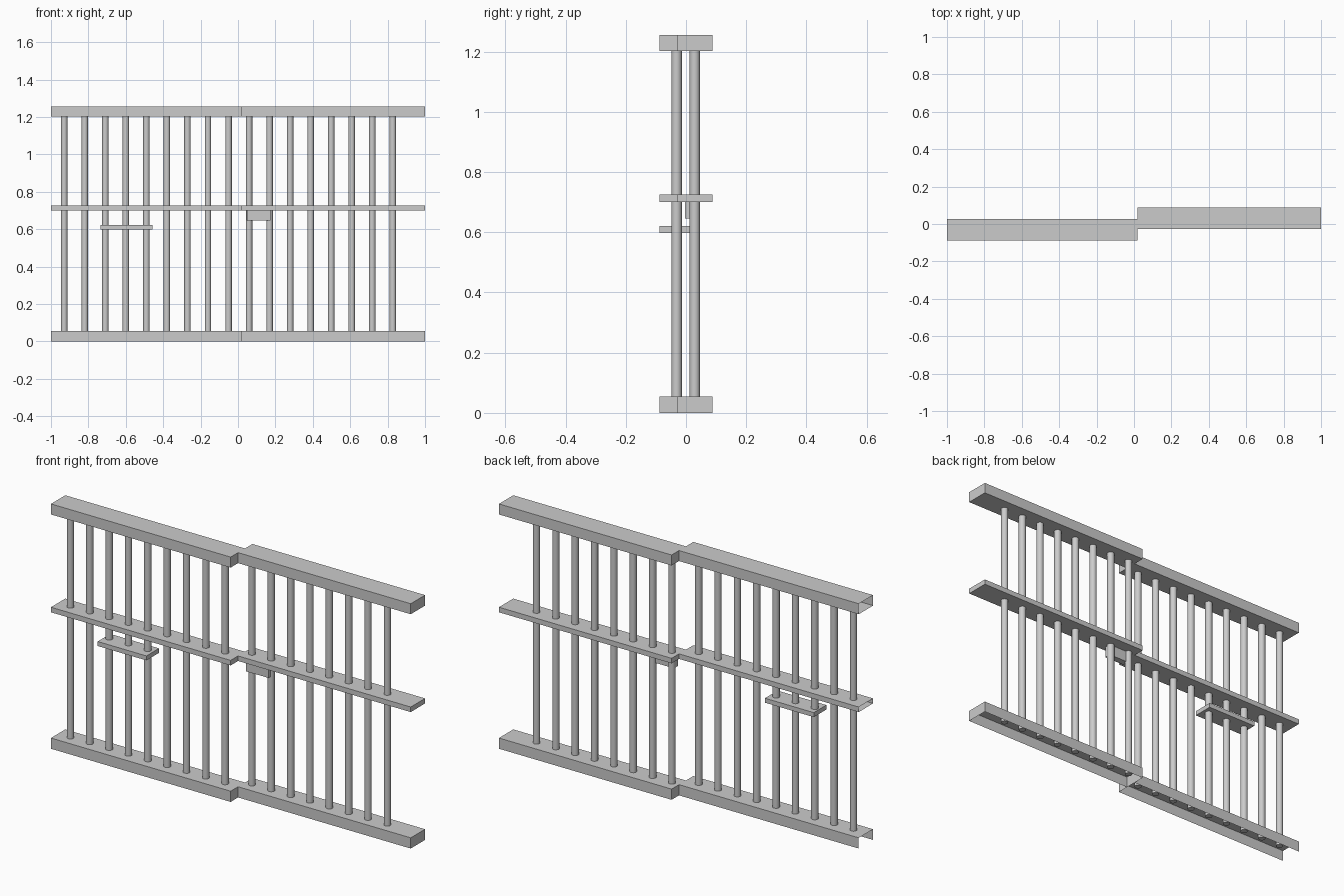
import bpy, bmesh
from mathutils import Vector

if "Cube" in bpy.data.objects:
    bpy.data.objects.remove(bpy.data.objects["Cube"])


def box(name, lo, hi, open_dirs=()):
    """Box between two corners; faces whose normal matches open_dirs are removed."""
    bm = bmesh.new()
    bmesh.ops.create_cube(bm, size=1)
    for v in bm.verts:
        v.co = Vector([lo[i] + (v.co[i] + 0.5) * (hi[i] - lo[i]) for i in range(3)])
    bm.normal_update()
    gone = [f for f in bm.faces if any(f.normal.dot(Vector(d)) > 0.9 for d in open_dirs)]
    bmesh.ops.delete(bm, geom=gone, context='FACES')
    me = bpy.data.meshes.new(name)
    bm.to_mesh(me)
    bm.free()
    ob = bpy.data.objects.new(name, me)
    bpy.context.collection.objects.link(ob)
    return ob


def rod(name, loc, radius, depth, sides, rot=(0, 0, 0)):
    bpy.ops.mesh.primitive_cylinder_add(vertices=sides, radius=radius, depth=depth,
                                        location=loc, rotation=rot)
    ob = bpy.context.object
    ob.name = name
    bpy.ops.object.shade_smooth_by_angle()
    return ob


SPLIT = 0.02
DOWN, LEFT = (0, 0, -1), (-1, 0, 0)

# Rails: front panel on the left, rear panel on the right, hollow at the far left end
for rail, z0, z1 in (("bottom", 0, 0.055), ("middle", 0.70, 0.726), ("top", 1.202, 1.256)):
    under = [DOWN] if rail == "bottom" else []
    box(f"{rail}_rail_left", (-1, -0.088, z0), (SPLIT, 0.028, z1), under + [LEFT])
    box(f"{rail}_rail_right", (SPLIT, -0.028, z0), (1, 0.088, z1), under)

# Vertical bars, running slightly into the rails
BOTTOM, TOP = 0.03, 1.21
for i in range(17):
    x = -0.929 + i * 0.1098
    y = -0.031 if x < SPLIT else 0.029
    rod(f"bar_{i + 1}", (x, y, (BOTTOM + TOP) / 2), 0.0172, TOP - BOTTOM, 16)

# Food tray ledge
box("tray_ledge", (-0.735, -0.088, 0.598), (-0.458, 0.014, 0.621))

# Lock box with keyhole
box("lock_box", (0.047, -0.003, 0.645), (0.175, 0.03, 0.702))
QUARTER = 1.5708
rod("keyhole_round", (0.111, -0.003, 0.684), 0.011, 0.002, 12, (QUARTER, 0, 0))
box("keyhole_slot", (0.103, -0.004, 0.655), (0.119, -0.002, 0.677))
